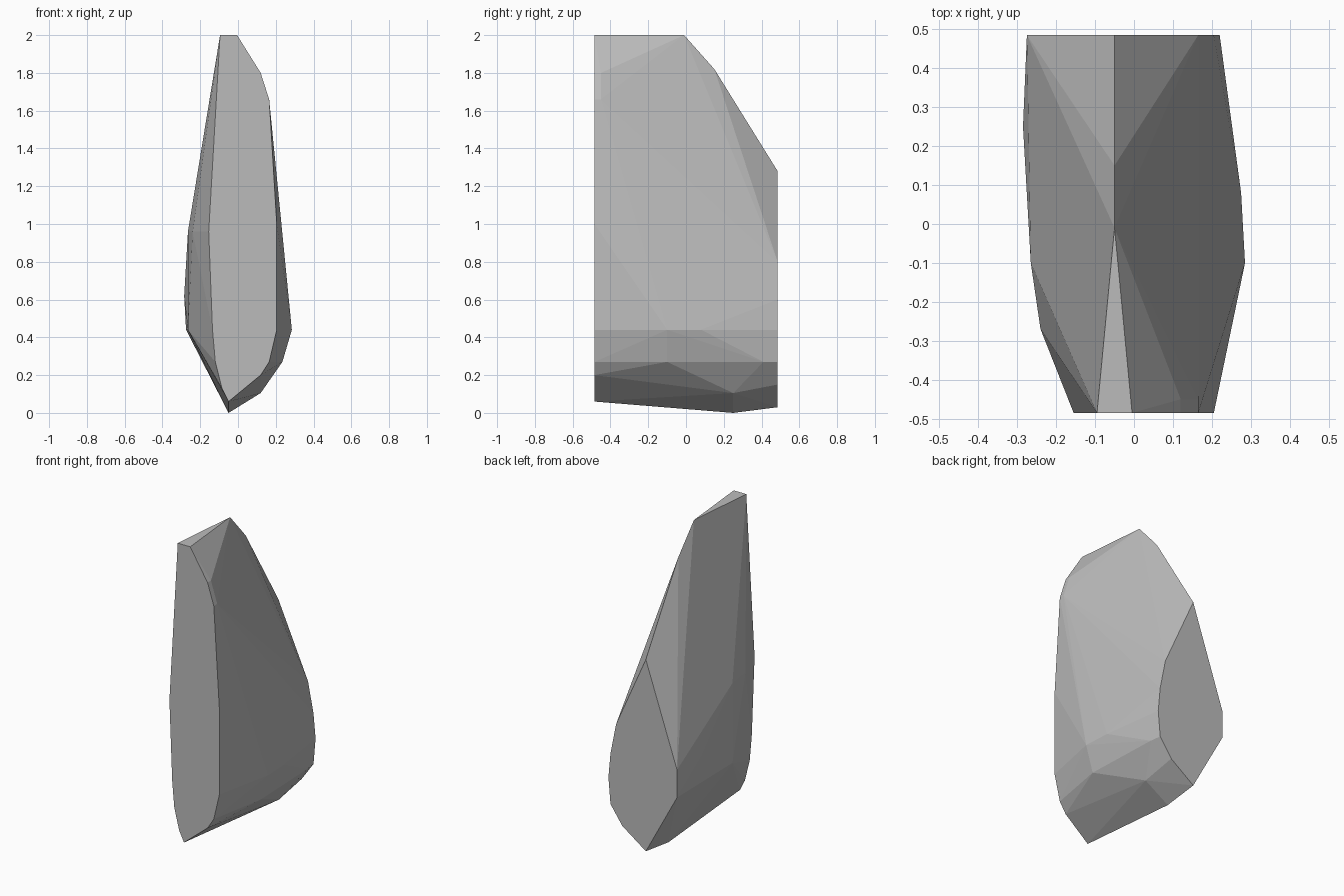
import bpy, bmesh

cube = bpy.data.objects.get("Cube")
if cube:
    bpy.data.objects.remove(cube, do_unlink=True)

FRONT, BACK = -0.485, 0.485

# Flat cut at the front: (x, z) outline
front_outline = [(-0.095, 2), (-0.005, 2), (0.12, 1.8), (0.165, 1.66), (0.205, 1),
                 (0.205, 0.44), (0.165, 0.27), (0.12, 0.2), (-0.05, 0.06),
                 (-0.085, 0.13), (-0.12, 0.27), (-0.135, 0.44), (-0.155, 0.96)]

# Flat cut at the back: (x, z) outline
back_outline = [(-0.05, 1.28), (0.165, 0.8), (0.205, 0.6), (0.22, 0.44), (0.205, 0.27),
                (0.12, 0.15), (-0.05, 0.03), (-0.275, 0.44), (-0.275, 0.62)]

# Corners between the two cuts
ridge = [(-0.05, -0.01, 2), (-0.05, 0.15, 1.82)]
left_side = [(0.12, -0.45, 1.8), (0.165, -0.45, 1.66), (0.285, -0.1, 0.44),
             (0.275, 0.08, 0.44), (0.235, -0.1, 0.27), (0.215, 0.41, 0.27)]
right_side = [(-0.265, -0.1, 0.96), (-0.24, -0.27, 0.96),
              (-0.285, 0.25, 0.62), (-0.265, -0.1, 0.44)]
underside = [(0.12, 0.25, 0.105), (-0.05, 0.25, 0)]

points = [(x, FRONT, z) for x, z in front_outline]
points += [(x, BACK, z) for x, z in back_outline]
points += ridge + left_side + right_side + underside

# Wrap the corners in a faceted stone
bm = bmesh.new()
for p in points:
    bm.verts.new(p)
hull = bmesh.ops.convex_hull(bm, input=bm.verts)
loose = {g for g in hull["geom_interior"] + hull["geom_unused"]
         if isinstance(g, bmesh.types.BMVert)}
bmesh.ops.delete(bm, geom=list(loose), context="VERTS")
bmesh.ops.dissolve_limit(bm, angle_limit=0.01, verts=bm.verts, edges=bm.edges)
bmesh.ops.recalc_face_normals(bm, faces=bm.faces)

mesh = bpy.data.meshes.new("rock")
bm.to_mesh(mesh)
bm.free()
rock = bpy.data.objects.new("rock", mesh)
bpy.context.collection.objects.link(rock)

# Plain grey stone
stone = bpy.data.materials.new("grey_stone")
stone.use_nodes = True
colour = (0.5, 0.5, 0.5, 1)
stone.diffuse_color = colour
stone.node_tree.nodes["Principled BSDF"].inputs["Base Color"].default_value = colour
mesh.materials.append(stone)
